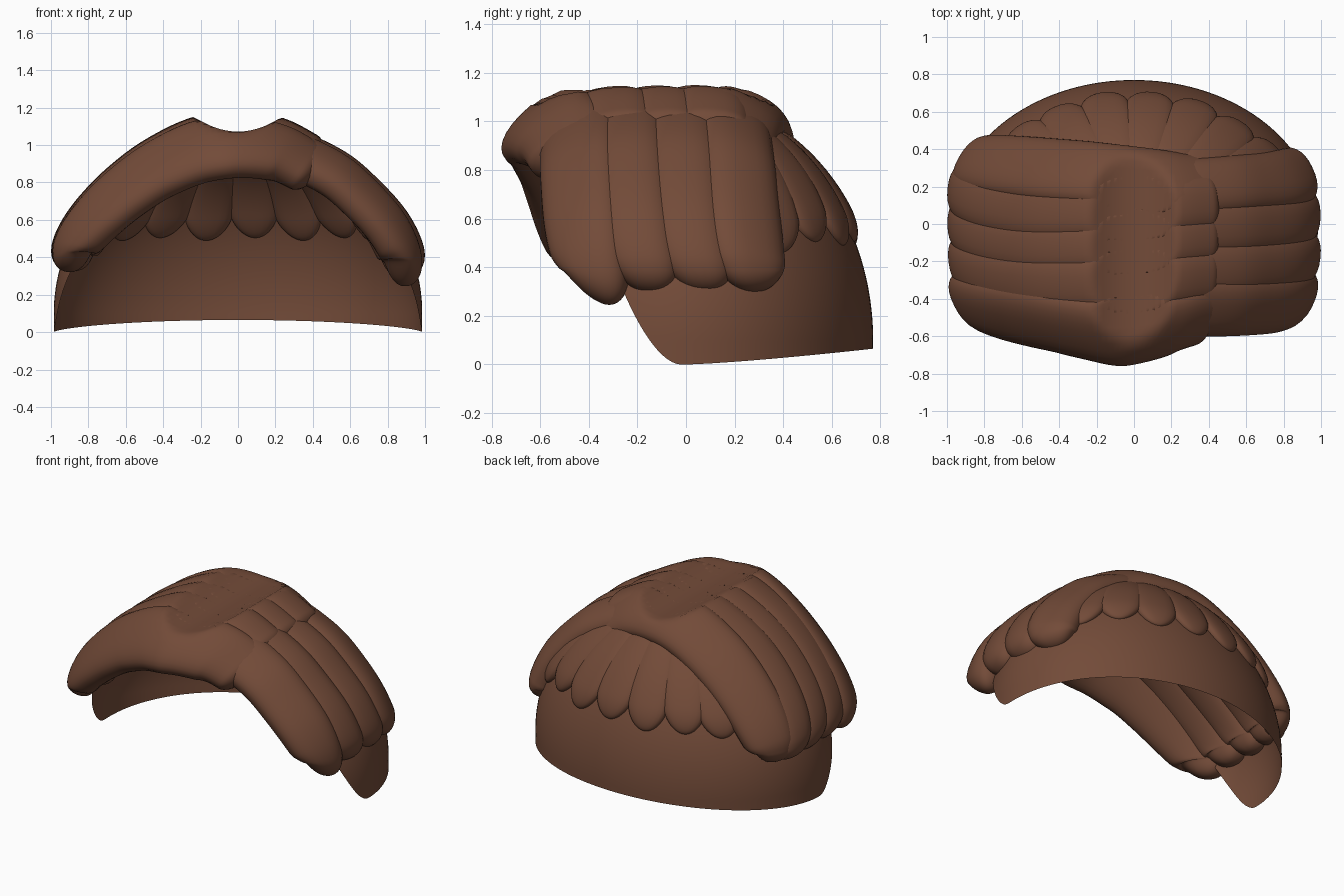
import bpy, math
from mathutils import Vector

if "Cube" in bpy.data.objects:
    bpy.data.objects.remove(bpy.data.objects["Cube"])

brown = bpy.data.materials.new("chestnut_brown")
brown.diffuse_color = (0.17, 0.07, 0.04, 1)
brown.use_nodes = True
brown.node_tree.nodes["Principled BSDF"].inputs["Base Color"].default_value = brown.diffuse_color


def make_object(name, verts, faces):
    me = bpy.data.meshes.new(name)
    me.from_pydata([tuple(v) for v in verts], [], faces)
    me.materials.append(brown)
    ob = bpy.data.objects.new(name, me)
    bpy.context.collection.objects.link(ob)
    bpy.context.view_layer.objects.active = ob
    ob.select_set(True)
    bpy.ops.object.shade_smooth_by_angle(angle=math.radians(50))
    ob.select_set(False)
    return ob


def spline(pts, t):
    """Catmull-Rom through points, t in 0..1."""
    n = len(pts) - 1
    i = min(int(t * n), n - 1)
    f = t * n - i
    p1, p2 = Vector(pts[i]), Vector(pts[i + 1])
    p0 = Vector(pts[i - 1]) if i > 0 else 2 * p1 - p2
    p3 = Vector(pts[i + 2]) if i + 2 <= n else 2 * p2 - p1
    return 0.5 * (2 * p1 + (p2 - p0) * f + (2 * p0 - 5 * p1 + 4 * p2 - p3) * f * f
                  + (3 * p1 - p0 - 3 * p2 + p3) * f ** 3)


def curve(vals, t):
    """Smooth interpolation through evenly spaced numbers."""
    return spline([(v, 0) for v in vals], t).x


def loft(name, frames, cap_a, cap_b, fix=None, seg=28):
    """Rounded lock: frames are (centre, lateral, outward, half_width, half_depth)."""
    dist = [0]
    for a, b in zip(frames, frames[1:]):
        dist.append(dist[-1] + (b[0] - a[0]).length)
    verts, faces = [], []
    for d, (c, lat, out, w, h) in zip(dist, frames):
        s = 1.0
        for gap, cap in ((d, cap_a), (dist[-1] - d, cap_b)):
            if gap < cap:
                s *= math.sqrt(max(1 - (1 - gap / cap) ** 2, 0.0004))
        for k in range(seg):
            a = 2 * math.pi * k / seg
            ca, sa = math.cos(a), math.sin(a)
            v = (c + lat * (w * s * math.copysign(abs(ca) ** 0.85, ca))
                 + out * (h * s * math.copysign(abs(sa) ** 0.85, sa)))
            verts.append(fix(v) if fix else v)
    n = len(frames)
    for i in range(n - 1):
        for k in range(seg):
            k2 = (k + 1) % seg
            faces.append((i * seg + k, i * seg + k2, (i + 1) * seg + k2, (i + 1) * seg + k))
    faces.append(tuple(range(seg))[::-1])
    faces.append(tuple(range((n - 1) * seg, n * seg)))
    return make_object(name, verts, faces)


# hollow along the crown
def crown_dip(v):
    limit = 1.072 + 1.45 * v.x ** 2
    if abs(v.x) < 0.25 and v.z > limit:
        v.z = limit
    return v


# outer arches seen from the front: long left sweep and short right sweep
LEFT = [(0.49, 1.015), (0.25, 1.14), (0, 1.18), (-0.25, 1.145), (-0.5, 1.025), (-0.7, 0.875),
        (-0.86, 0.71), (-0.96, 0.56), (-1.0, 0.43), (-0.985, 0.31)]
FRONT = [(0.51, 0.985), (0.28, 1.12)] + LEFT[2:]
RIGHT = [(0.2, 1.12), (0.4, 1.05), (0.6, 0.945), (0.76, 0.805), (0.89, 0.66), (0.97, 0.52),
         (1.0, 0.4), (0.985, 0.28)]


def lock(name, arch, ys, ws, h, insets, rolls, drop=0.0, slant=0.0, n=90):
    """Sweep one lock along an arch; ys, ws, insets and rolls vary evenly along it."""
    frames = []
    for i in range(n + 1):
        t = 0.5 - 0.5 * math.cos(math.pi * i / n)
        p = spline(arch, t)
        d = spline(arch, min(t + 0.01, 1)) - spline(arch, max(t - 0.01, 0))
        nrm = Vector((-d.y, 0, d.x)).normalized()
        if (nrm.x * p.x if abs(p.x) > 0.9 else nrm.z) < 0:
            nrm = -nrm
        r = math.radians(curve(rolls, t))
        Y = Vector((0, 1, 0))
        c = Vector((p.x, curve(ys, t), p.y - drop * t ** 4)) - nrm * curve(insets, t)
        lat = Y * math.cos(r) + nrm * math.sin(r)
        # slanted tip: later sections lean downward on the back edge
        lat = (lat - Vector((0, 0, slant * t ** 6))).normalized()
        frames.append((c, lat, nrm * math.cos(r) - Y * math.sin(r), curve(ws, t), h))
    loft(name, frames, 0.08, 0.14, crown_dip)


# locks sweeping to the left across the crown
lock("left_front_lock", FRONT, [-0.46, -0.575, -0.5, -0.425, -0.37],
     [0.19, 0.22, 0.205, 0.18, 0.14], 0.1, [0.16, 0.19, 0.17, 0.14, 0.11], [33, 41, 38, 32, 22],
     0, 0.2)
lock("left_second_lock", LEFT, [-0.27, -0.31, -0.31, -0.24, -0.15],
     [0.16, 0.17, 0.17, 0.16, 0.13], 0.1, [0.105, 0.105], [8, 8])
lock("left_third_lock", LEFT, [-0.07, -0.11, -0.12, -0.05, 0.05],
     [0.15, 0.16, 0.16, 0.15, 0.13], 0.1, [0.1, 0.1], [0, 0])
lock("left_fourth_lock", LEFT, [0.11, 0.08, 0.07, 0.14, 0.22],
     [0.16, 0.17, 0.17, 0.16, 0.13], 0.1, [0.1, 0.1], [-5, -7])
lock("left_back_lock", LEFT, [0.2, 0.25, 0.29, 0.32, 0.31],
     [0.18, 0.19, 0.19, 0.17, 0.13], 0.09, [0.135, 0.135, 0.14, 0.145, 0.13],
     [-32, -32, -32, -32, -28])

# locks falling to the right of the parting
lock("right_front_lock", RIGHT, [-0.43, -0.435, -0.41, -0.35],
     [0.18, 0.175, 0.165, 0.13], 0.095, [0.135, 0.135, 0.13, 0.115], [28, 28, 26, 18], 0.04, 0.4)
lock("right_second_lock", RIGHT, [-0.24, -0.235, -0.2, -0.14],
     [0.16, 0.16, 0.155, 0.13], 0.1, [0.1, 0.1], [6, 6])
lock("right_third_lock", RIGHT, [-0.03, -0.015, 0.015, 0.08],
     [0.16, 0.16, 0.155, 0.13], 0.1, [0.1, 0.1], [0, 0])
lock("right_back_lock", RIGHT, [0.18, 0.21, 0.24, 0.28],
     [0.165, 0.165, 0.17, 0.14], 0.1, [0.12, 0.125, 0.135, 0.13], [-20, -22, -27, -25])

# nape shell: back of an ellipsoid with a swept front edge


def shell_point(phi, z):
    k = math.sqrt(max(1 - max((z - 0.1) / 0.95, 0) ** 2, 0))
    return Vector((0.985 * k * math.sin(phi), 0.77 * k * math.cos(phi), z))


rows, cols = 40, 72
verts, faces = [], []
for i in range(rows + 1):
    f = (i / rows) ** 1.7
    z0 = 0.88 * f
    k = math.sqrt(1 - max((z0 - 0.1) / 0.95, 0) ** 2)
    edge = max(-0.02 - 0.46 * z0 ** 0.55, -0.36)
    phi_max = math.acos(max(edge / (0.77 * k), -0.9))
    for j in range(cols + 1):
        phi = phi_max * (2 * j / cols - 1)
        base = 0.065 * max(math.cos(phi), 0) ** 1.3
        verts.append(shell_point(phi, base + (0.88 - base) * f))
for i in range(rows):
    for j in range(cols):
        a = i * (cols + 1) + j
        faces.append((a + 1, a, a + cols + 1, a + cols + 2))
make_object("nape_shell", verts, faces)

# layered short locks hanging over the nape
for idx, deg in enumerate((-76, -60, -44, -28, -11, 6, 23, 40, 57, 74)):
    frames = []
    phi = math.radians(deg)
    low = 0.49 + 0.015 * (idx % 2) - (0.03 if abs(deg) > 50 else 0)
    for i in range(31):
        t = 0.5 - 0.5 * math.cos(math.pi * i / 30)
        z = 0.95 + (low - 0.95) * t
        c = shell_point(phi, z)
        out = Vector((c.x / 0.97, c.y / 0.593, (z - 0.1) / 0.9)).normalized()
        lat = Vector((math.cos(phi), -0.78 * math.sin(phi), 0)).normalized()
        frames.append((c, lat, out, 0.11 + 0.025 * math.sin(math.pi * t), 0.045))
    loft("nape_lock_%d" % (idx + 1), frames, 0.08, 0.15, None, 20)
